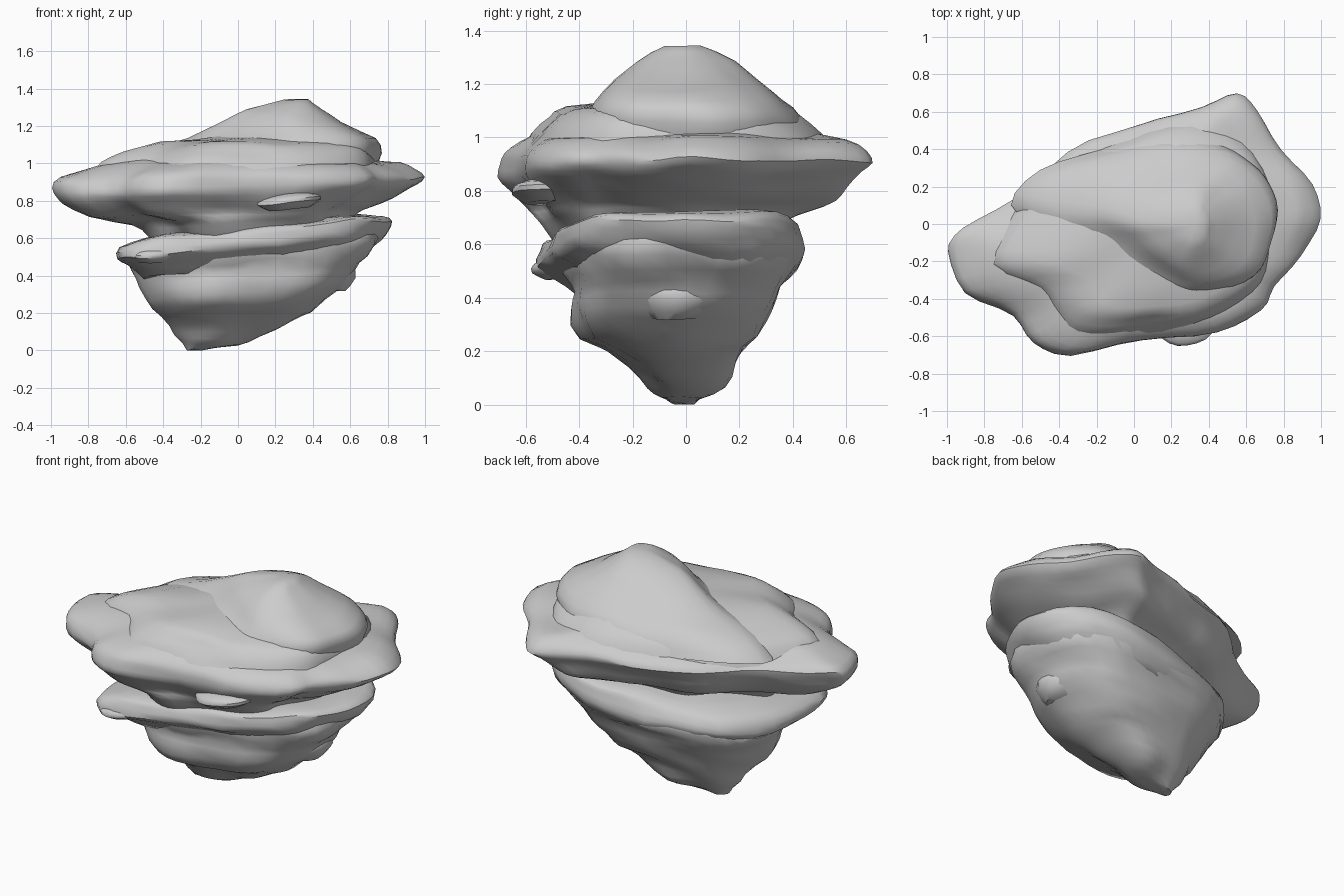
import bpy
import bmesh
import math
from mathutils import Vector, noise

default_cube = bpy.data.objects.get("Cube")
if default_cube:
    bpy.data.objects.remove(default_cube, do_unlink=True)

stone = bpy.data.materials.new("grey_stone")
stone.use_nodes = True
stone_colour = (0.6, 0.6, 0.6, 1)
stone.diffuse_color = stone_colour
stone.node_tree.nodes["Principled BSDF"].inputs["Base Color"].default_value = stone_colour


def catmull(a, b, c, d, t):
    """Smooth interpolation between b and c."""
    return tuple(
        q + 0.5 * t * (r - p + t * (2 * p - 5 * q + 4 * r - s + t * (3 * (q - r) + s - p)))
        for p, q, r, s in zip(a, b, c, d)
    )


def smooth_path(points, steps, closed):
    """Resample a list of tuples, keeping every given point."""
    count = len(points)

    def pick(index):
        return points[index % count if closed else min(max(index, 0), count - 1)]

    path = []
    for i in range(count if closed else count - 1):
        for k in range(steps):
            path.append(catmull(pick(i - 1), pick(i), pick(i + 1), pick(i + 2), k / steps))
    return path if closed else path + [points[-1]]


def unit_outline(points):
    """Smooth a plan outline and scale it to the unit square."""
    path = smooth_path(points, 3, True)
    xs, ys = zip(*path)
    return [
        ((x - min(xs)) / (max(xs) - min(xs)), (y - min(ys)) / (max(ys) - min(ys)))
        for x, y in path
    ]


def weather(point, roughness):
    """Roughen the stone with broad lumps and thin horizontal strata."""
    lumps = noise.noise_vector(point * 3.2)
    strata = noise.noise_vector(Vector((point.x * 4, point.y * 4, point.z * 11)))
    moved = point + (lumps * 0.5 + strata * 0.5) * roughness
    moved.z = max(moved.z, 0)
    return moved


def rock_layer(name, outline, rings, roughness):
    """Loft rings of (height, x min, x max, y min, y max, tilt along x)."""
    plan = unit_outline(outline)
    bm = bmesh.new()
    loops = []
    for z, left, right, front, back, tilt in smooth_path(rings, 2, False):
        loop = []
        for u, v in plan:
            x = left + u * (right - left)
            y = front + v * (back - front)
            loop.append(bm.verts.new(weather(Vector((x, y, z + tilt * x)), roughness)))
        loops.append(loop)
    size = len(plan)
    for low, high in zip(loops, loops[1:]):
        for i in range(size):
            j = (i + 1) % size
            bm.faces.new((low[i], low[j], high[j], high[i]))
    # close both ends with fans
    for loop in (loops[0], loops[-1]):
        centre = bm.verts.new(sum((v.co for v in loop), Vector()) / size)
        for i in range(size):
            bm.faces.new((loop[i], loop[(i + 1) % size], centre))
    bmesh.ops.recalc_face_normals(bm, faces=bm.faces)
    mesh = bpy.data.meshes.new(name)
    bm.to_mesh(mesh)
    bm.free()
    mesh.materials.append(stone)
    rock = bpy.data.objects.new(name, mesh)
    bpy.context.collection.objects.link(rock)
    bpy.ops.object.select_all(action="DESELECT")
    rock.select_set(True)
    bpy.context.view_layer.objects.active = rock
    bpy.ops.object.shade_smooth_by_angle(angle=math.radians(45))


# tapering base
rock_layer(
    "tapered_base",
    [(-.54, -.1), (-.46, .12), (-.25, .28), (.08, .34), (.4, .32), (.58, .16),
     (.63, -.08), (.52, -.28), (.2, -.38), (-.15, -.42), (-.4, -.32)],
    [(.01, -.28, -.18, -.04, .05, .05),
     (.03, -.29, 0, -.08, .09, .05),
     (.07, -.31, .12, -.13, .14, .05),
     (.15, -.37, .3, -.21, .19, .05),
     (.25, -.44, .44, -.39, .26, .05),
     (.34, -.51, .58, -.43, .31, .05),
     (.42, -.55, .65, -.42, .36, .06),
     (.5, -.58, .74, -.46, .42, .08),
     (.56, -.55, .74, -.46, .42, .08)],
    0.045,
)

# tilted ledge with a jutting front corner
rock_layer(
    "lower_ledge",
    [(-.63, -.3), (-.6, .02), (-.4, .28), (0, .42), (.4, .45), (.7, .33), (.83, .1),
     (.76, -.15), (.6, -.36), (.25, -.47), (-.15, -.5), (-.54, -.53)],
    [(.43, -.5, .6, -.4, .37, .08),
     (.5, -.59, .74, -.5, .43, .09),
     (.55, -.64, .79, -.56, .45, .1),
     (.61, -.63, .83, -.54, .42, .1),
     (.64, -.52, .78, -.51, .4, .1),
     (.66, -.4, .6, -.4, .33, .1)],
    0.035,
)

# broad overhanging slab on a narrow neck
rock_layer(
    "wide_slab",
    [(-1, -.14), (-.92, -.02), (-.63, .13), (-.36, .38), (0, .53), (.35, .63), (.55, .7),
     (.67, .6), (.78, .4), (.95, .22), (1, .04), (.9, -.17), (.75, -.33), (.68, -.46),
     (.45, -.57), (.05, -.61), (-.33, -.69), (-.54, -.63), (-.66, -.48), (-.9, -.35)],
    [(.6, -.44, .54, -.48, .34, .1),
     (.66, -.5, .62, -.52, .38, .1),
     (.71, -.57, .66, -.56, .47, .06),
     (.75, -.8, .76, -.59, .55, .04),
     (.81, -.94, .88, -.65, .6, .03),
     (.86, -.99, .96, -.69, .65, .02),
     (.91, -.99, 1, -.69, .7, .01),
     (.95, -.9, .96, -.67, .68, .01),
     (.99, -.77, .87, -.61, .6, .01),
     (1.02, -.6, .7, -.5, .5, 0),
     (1.04, -.2, .5, -.3, .3, 0)],
    0.03,
)

# stepped shelf that falls away smoothly at the back
rock_layer(
    "upper_shelf",
    [(-.7, -.2), (-.47, -.33), (-.38, -.45), (-.27, -.55), (0, -.55), (.25, -.52),
     (.5, -.45), (.68, -.3), (.73, -.1), (.72, .2), (.58, .44), (.32, .52), (0, .44),
     (-.34, .29), (-.6, .04)],
    [(.92, -.78, .74, -.62, .56, 0),
     (1.01, -.73, .74, -.57, .52, 0),
     (1.07, -.62, .7, -.51, .43, 0),
     (1.11, -.42, .6, -.45, .33, 0),
     (1.15, -.1, .5, -.2, .2, 0)],
    0.03,
)

# rounded summit with a tail sloping off to the other end
rock_layer(
    "summit_dome",
    [(-.5, .08), (-.32, -.08), (-.15, -.22), (0, -.3), (.25, -.38), (.5, -.35), (.67, -.25),
     (.73, -.08), (.75, .08), (.7, .22), (.62, .32), (.48, .42), (.25, .44), (-.05, .38),
     (-.36, .26)],
    [(.97, -.66, .73, -.38, .47, 0),
     (1.06, -.52, .76, -.38, .44, 0),
     (1.14, -.26, .73, -.34, .36, 0),
     (1.22, -.08, .55, -.27, .26, 0),
     (1.29, .05, .45, -.19, .17, 0),
     (1.34, .24, .38, -.08, .05, 0)],
    0.025,
)


# thin chips jutting from the layers
def rock_chip(name, x, y, z, length, depth, height):
    shape = [(x + length * math.cos(a), y + depth * math.sin(a))
             for a in (i * math.tau / 7 for i in range(7))]
    rings = [(z + side * height, x - length * grow, x + length * grow,
              y - depth * grow, y + depth * grow, 0.06)
             for side, grow in ((-1, .6), (-.2, 1), (.5, .9), (1, .5))]
    rock_layer(name, shape, rings, 0.03)


rock_chip("front_chip", .27, -.49, .79, .18, .16, .04)
rock_chip("corner_chip", -.46, -.45, .53, .13, .13, .04)
rock_chip("side_chip", .46, -.04, .37, .17, .16, .08)
